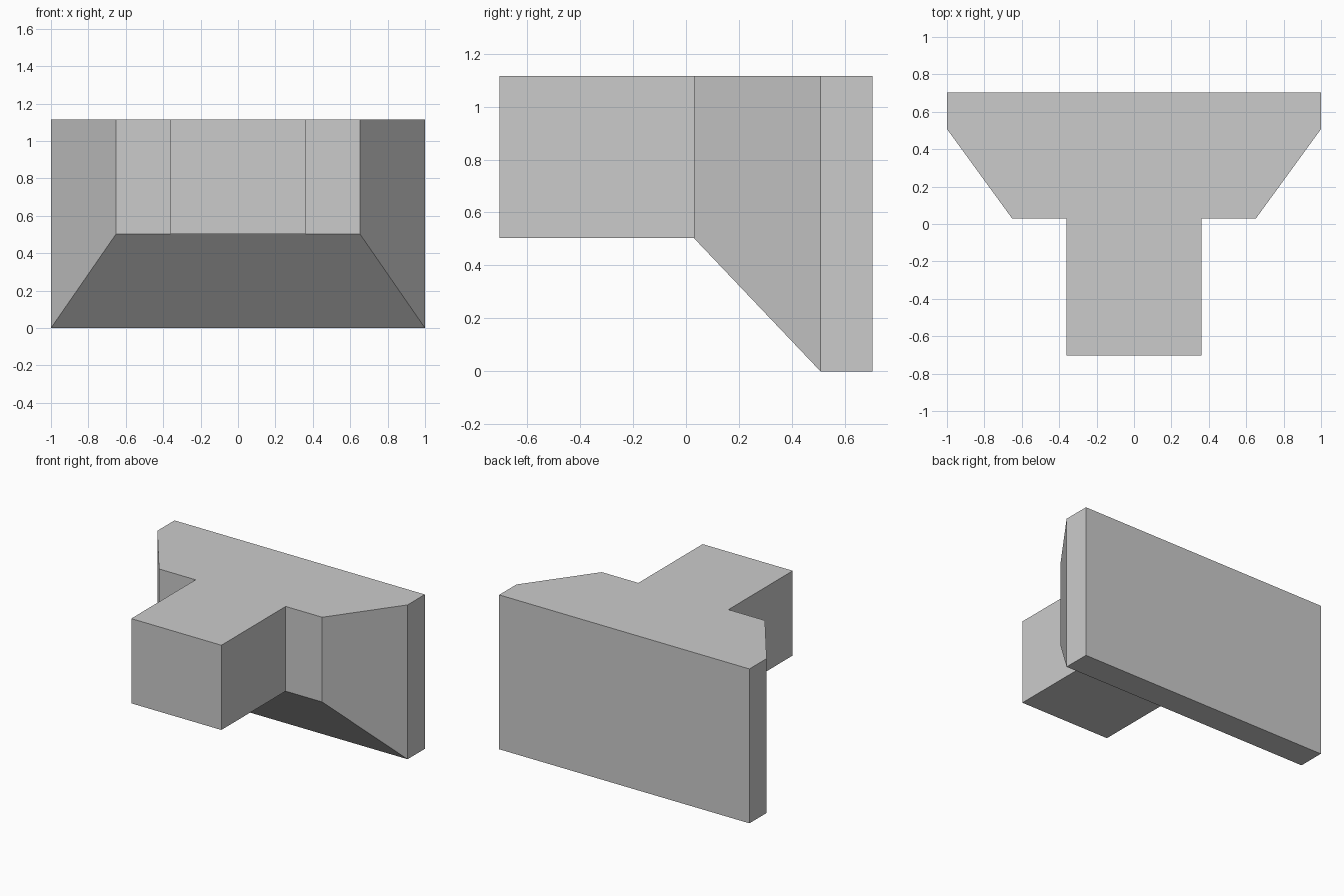
import bpy
import bmesh

if "Cube" in bpy.data.objects:
    bpy.data.objects.remove(bpy.data.objects["Cube"])

TOP = 1.115


def loft(name, sections):
    """Solid through rectangles given front to back as (y, half width, bottom z)."""
    bm = bmesh.new()
    rings = [[bm.verts.new(p) for p in ((-w, y, z), (w, y, z), (w, y, TOP), (-w, y, TOP))]
             for y, w, z in sections]
    for a, b in zip(rings, rings[1:]):
        for i in range(4):
            j = (i + 1) % 4
            bm.faces.new((a[i], a[j], b[j], b[i]))
    bm.faces.new(rings[0])
    bm.faces.new(rings[-1][::-1])
    bmesh.ops.recalc_face_normals(bm, faces=bm.faces)
    mesh = bpy.data.meshes.new(name)
    bm.to_mesh(mesh)
    bm.free()
    obj = bpy.data.objects.new(name, mesh)
    bpy.context.collection.objects.link(obj)
    return obj


# Wide back plate with its front tapering on both sides and underneath
loft("tapered_back_plate", [(0.03, 0.652, 0.503), (0.508, 1.0, 0.0), (0.704, 1.0, 0.0)])

# Block projecting from the front of the plate
loft("front_block", [(-0.704, 0.36, 0.503), (0.03, 0.36, 0.503)])
